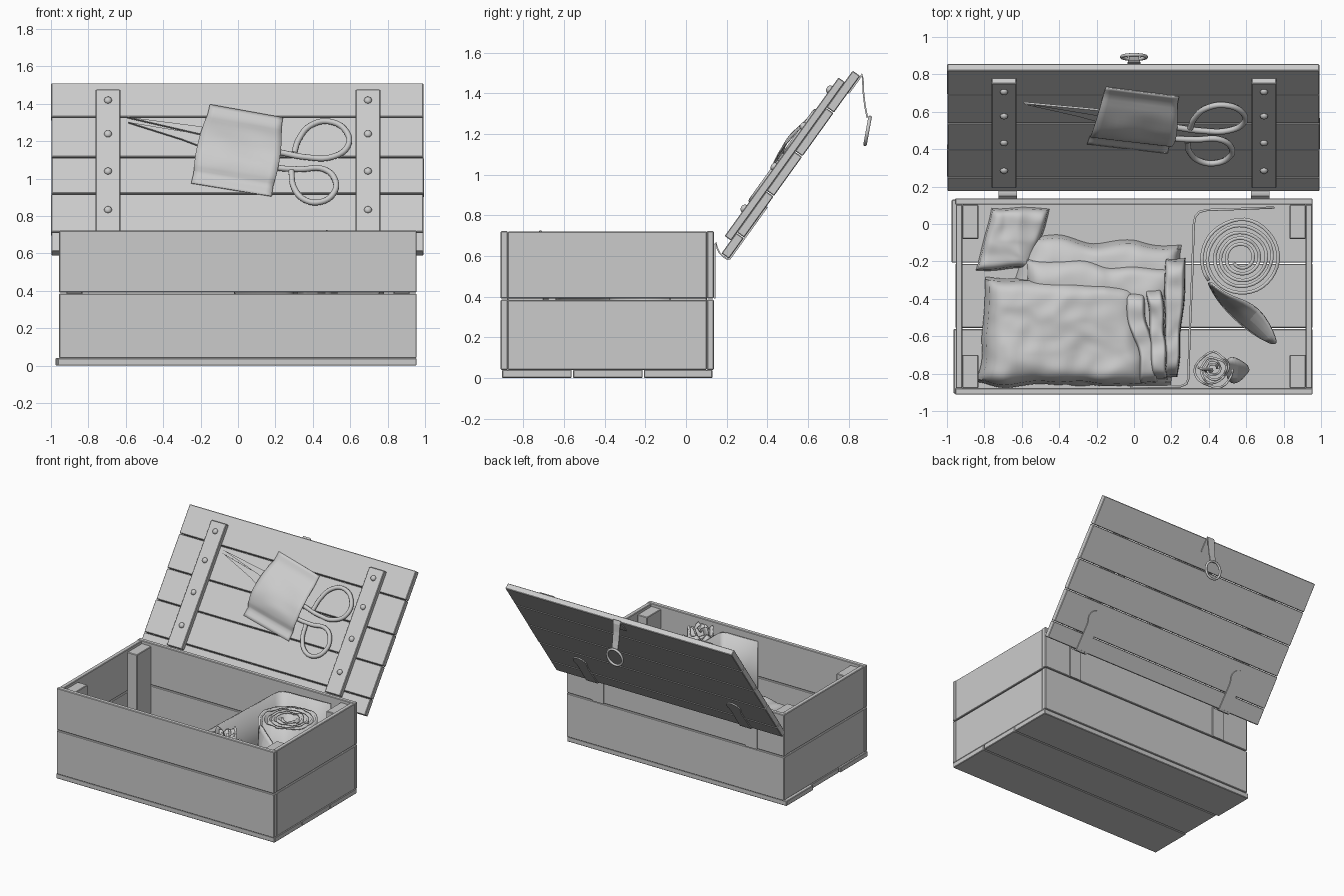
import bpy, bmesh, math, random
from mathutils import Matrix, Vector, noise

if "Cube" in bpy.data.objects:
    bpy.data.objects.remove(bpy.data.objects["Cube"])

random.seed(4)
ANG = math.radians(54.3)
LID = Matrix.Translation((0, 0.21, 0.585)) @ Matrix.Rotation(ANG, 4, 'X')
I = Matrix.Identity(4)


def finish(name, bm, smooth=False):
    bmesh.ops.recalc_face_normals(bm, faces=bm.faces)
    me = bpy.data.meshes.new(name)
    bm.to_mesh(me)
    bm.free()
    if smooth:
        me.polygons.foreach_set("use_smooth", [True] * len(me.polygons))
        me.set_sharp_from_angle(angle=math.radians(35))
    ob = bpy.data.objects.new(name, me)
    bpy.context.collection.objects.link(ob)
    return ob


def box(name, lo, hi, mat=I, bevel=0.004):
    lo, hi = Vector(lo), Vector(hi)
    bm = bmesh.new()
    bmesh.ops.create_cube(bm, size=1)
    for v in bm.verts:
        v.co = (lo + hi) / 2 + v.co * (hi - lo)
    if bevel:
        bmesh.ops.bevel(bm, geom=bm.edges[:], offset=bevel, segments=1, affect='EDGES')
    bm.transform(mat)
    return finish(name, bm)


def sheet(name, rows, thick, smooth=True, sub=0, mat=I):
    """Skin between equal-length rows of points, given a thickness."""
    bm = bmesh.new()
    vs = [[bm.verts.new(p) for p in r] for r in rows]
    for a, b in zip(vs, vs[1:]):
        for i in range(len(a) - 1):
            bm.faces.new((a[i], a[i + 1], b[i + 1], b[i]))
    bm.transform(mat)
    ob = finish(name, bm, smooth)
    if sub:
        ob.modifiers.new("sub", 'SUBSURF').levels = sub
        ob.modifiers["sub"].render_levels = sub
    m = ob.modifiers.new("thick", 'SOLIDIFY')
    m.thickness, m.offset = thick, 0
    return ob


def prism(name, pts, w0, w1, mat):
    """Flat outline extruded from w0 to w1."""
    bm = bmesh.new()
    f = bm.faces.new([bm.verts.new((x, y, w0)) for x, y in pts])
    r = bmesh.ops.extrude_face_region(bm, geom=[f])
    bmesh.ops.translate(bm, vec=(0, 0, w1 - w0), verts=[v for v in r['geom'] if isinstance(v, bmesh.types.BMVert)])
    bm.transform(mat)
    return finish(name, bm)


def wire(name, pts, radius, mat=I):
    cu = bpy.data.curves.new(name, 'CURVE')
    cu.dimensions, cu.bevel_depth, cu.bevel_resolution, cu.resolution_u = '3D', radius, 3, 6
    sp = cu.splines.new('BEZIER')
    sp.bezier_points.add(len(pts) - 1)
    for b, p in zip(sp.bezier_points, pts):
        b.co = mat @ Vector(p)
        b.handle_left_type = b.handle_right_type = 'AUTO'
    ob = bpy.data.objects.new(name, cu)
    bpy.context.collection.objects.link(ob)
    return sp


def cloth(name, corners, z0, z1, seed, amp=0.012, n=40):
    """Soft rounded pad filling a quad, with rumpled surface and outline."""
    c = [Vector(p) for p in corners]
    bm = bmesh.new()
    vs = []
    for j in range(n + 1):
        for i in range(n + 1):
            s, t = i / n, j / n
            p = c[0].lerp(c[1], s).lerp(c[3].lerp(c[2], s), t)
            k = Vector((p.x * 5, p.y * 5, seed))
            e = (1 - abs(2 * s - 1) ** 10) ** 0.5 * (1 - abs(2 * t - 1) ** 10) ** 0.5
            z = z0 + (z1 - z0) * e + amp * e * (noise.noise(k) + 0.7 * noise.noise(k * 2.3))
            p = p + Vector((noise.noise(k + Vector((9, 0, 0))), noise.noise(k + Vector((0, 9, 0))))) * 0.03
            vs.append(bm.verts.new((p.x, p.y, z)))
    w = n + 1
    for j in range(n):
        for i in range(n):
            a = j * w + i
            bm.faces.new((vs[a], vs[a + 1], vs[a + 1 + w], vs[a + w]))
    return finish(name, bm, True)


def spiral(name, cx, cy, r0, r1, turns, z0, z1, thick, rough=0.0, start=0.0):
    n = int(turns * 36)
    lo, hi = [], []
    for i in range(n + 1):
        a, t = start + i / 36 * math.tau, i / n
        r = (r0 + (r1 - r0) * t) * (1 + rough * 3 * noise.noise((math.cos(a), math.sin(a), t * 3)))
        x, y = cx + r * math.cos(a), cy + r * math.sin(a)
        lo.append((x, y, z0))
        hi.append((x, y, z1 + rough * noise.noise((x * 18, y * 18, t))))
    return sheet(name, [lo, hi], thick)


# Box bottom: three planks along x
for i, (y0, y1, x0) in enumerate([(-0.905, -0.562, -0.965), (-0.556, -0.213, -0.955), (-0.207, 0.13, -0.975)]):
    box(f"bottom_plank_{i}", (x0, y0, 0), (0.955, y1, 0.04))

# Box walls: two planks high on every side
for k, (z0, z1) in enumerate([(0.04, 0.385), (0.391, 0.722)]):
    box(f"front_plank_{k}", (-0.957, -0.912, z0), (0.955, -0.877, z1))
    box(f"back_plank_{k}", (-0.957, 0.103, z0), (0.955, 0.137, z1))
    for s in (-1, 1):
        xs = sorted((s * 0.918, s * 0.953))
        box(f"side_plank_{k}_{s}", (xs[0], -0.877, z0), (xs[1], 0.103, z1 - 0.002))

# Corner posts
for s in (-1, 1):
    xs = sorted((s * 0.832, s * 0.918))
    box(f"front_post_{s}", (xs[0], -0.877, 0.04), (xs[1], -0.70, 0.70))
    box(f"back_post_{s}", (xs[0], -0.08, 0.04), (xs[1], 0.103, 0.70))

# Lid planks
seams = [0, 0.128, 0.38, 0.62, 0.885, 1.11]
for i, (a, b) in enumerate(zip(seams, seams[1:])):
    j = random.uniform(-0.005, 0.005)
    box(f"lid_plank_{i}", (-0.995 + j, a + 0.002, 0), (0.995 + j, b - 0.002, 0.045), LID)

# Lid battens, screws and hinges on both sides
for s in (-1, 1):
    x = s * 0.695
    box(f"batten_{s}", (x - 0.066, 0.08, 0.043), (x + 0.066, 1.04, 0.082), LID)
    for v in (0.246, 0.5, 0.745, 0.967):
        bm = bmesh.new()
        bmesh.ops.create_uvsphere(bm, u_segments=12, v_segments=8, radius=0.021)
        bm.transform(LID @ Matrix.Translation((x, v, 0.083)) @ Matrix.Diagonal((1, 1, 0.8, 1)))
        finish("screw", bm, True)
    h = s * 0.675
    leaf = [(h - 0.05, 0), (h + 0.05, 0), (h + 0.045, 0.2)]
    leaf += [(h + 0.058 * math.cos(a), 0.26 + 0.058 * math.sin(a)) for a in [math.pi * (i - 2) / 12 for i in range(17)]]
    leaf += [(h - 0.045, 0.2)]
    prism(f"hinge_lid_leaf_{s}", leaf, -0.008, 0.002, LID)
    path = [(0.141, 0.39), (0.141, 0.655), (0.148, 0.665), (0.153, 0.64), (0.165, 0.615), (0.185, 0.595), (0.205, 0.583), (0.22, 0.59)]
    sheet(f"hinge_strap_{s}", [[(h + d, y, z) for y, z in path] for d in (-0.05, 0.05)], 0.008, False)

# Hasp strap over the lid edge with its ring
hasp = [(0.80, 1.40), (0.862, 1.485), (0.866, 1.495), (0.87, 1.47), (0.872, 1.41), (0.88, 1.34), (0.892, 1.28)]
sheet("hasp_strap", [[(d * (1 - 0.05 * i), y, z) for i, (y, z) in enumerate(hasp)] for d in (-0.036, 0.036)], 0.008, False)
ring = [(0.066 * math.cos(a), 0.893 + 0.012 * math.sin(a), 1.215 + 0.066 * math.sin(a)) for a in [math.tau * i / 12 for i in range(12)]]
wire("hasp_ring", ring, 0.009).use_cyclic_u = True


def on_lid(x, z, w=0.075):
    return (x, (z - 0.629) / 0.812, w)


# Scissors: two blades, two looped handles, pivot
for name, pts, w in [("blade_upper", [(-0.59, 1.325), (-0.2, 1.275), (0.05, 1.20), (0.03, 1.16), (-0.2, 1.235)], 0.07),
                     ("blade_lower", [(-0.585, 1.305), (-0.3, 1.215), (-0.05, 1.12), (0.05, 1.10), (0.02, 1.16), (-0.2, 1.24)], 0.058)]:
    prism("scissor_" + name, [on_lid(*p)[:2] for p in pts], w, w + 0.012, LID)
wire("scissor_handle_upper", [on_lid(*p) for p in [(0.0, 1.17), (0.2, 1.145), (0.36, 1.115), (0.5, 1.115), (0.585, 1.17), (0.58, 1.25), (0.49, 1.305), (0.39, 1.285), (0.325, 1.21), (0.30, 1.135)]], 0.016, LID)
wire("scissor_handle_lower", [on_lid(*p) for p in [(0.0, 1.12), (0.2, 1.06), (0.33, 1.05), (0.46, 1.05), (0.52, 0.99), (0.51, 0.92), (0.44, 0.875), (0.36, 0.885), (0.30, 0.95), (0.285, 1.04)]], 0.016, LID)

# Cloth band holding the scissors
rows = []
for j in range(25):
    t = j / 24
    bulge = math.sin(math.pi * min(max((t - 0.15) / 0.7, 0), 1)) ** 0.7
    row = []
    for i in range(13):
        s = i / 12
        x = -0.15 - 0.10 * t + (0.39 + 0.04 * t) * s + 0.03 * bulge * (s - 0.5)
        z = 1.41 - 0.42 * t - 0.07 * s
        row.append(on_lid(x, z - 0.03 * bulge, 0.05 + 0.055 * bulge + 0.008 * bulge * noise.noise((x * 6, z * 14, 2))))
    rows.append(row)
sheet("scissor_band", rows, 0.006, mat=LID)

# Curved divider sheet
path = [(0.75, 0.088), (0.55, 0.08), (0.39, 0.075), (0.35, 0.065), (0.328, 0.04), (0.32, 0.0), (0.31, -0.3), (0.297, -0.6),
        (0.29, -0.83), (0.28, -0.855), (0.25, -0.867), (-0.02, -0.871)]
sheet("divider", [[(x, y, z) for x, y in path] for z in (0.042, 0.67)], 0.012)

# Large bandage roll with loose tail
spiral("bandage_roll", 0.575, -0.18, 0.05, 0.215, 5, 0.042, 0.61, 0.018, 0.015, math.radians(215))
sheet("bandage_tail", [[(0.40, -0.30, 0.60), (0.50, -0.39, 0.57), (0.68, -0.43, 0.46), (0.775, -0.64, 0.40)],
                       [(0.40, -0.32, 0.40), (0.47, -0.42, 0.42), (0.62, -0.50, 0.42), (0.75, -0.64, 0.39)],
                       [(0.40, -0.32, 0.05), (0.45, -0.42, 0.2), (0.60, -0.57, 0.30), (0.73, -0.64, 0.36)]], 0.01, sub=2)

# Small crumpled roll
spiral("small_roll", 0.425, -0.775, 0.02, 0.10, 4, 0.042, 0.67, 0.012, 0.08)
sheet("small_roll_tail", [[(0.49, -0.70, 0.66), (0.56, -0.72, 0.62), (0.63, -0.77, 0.55)],
                          [(0.49, -0.84, 0.5), (0.55, -0.86, 0.52), (0.60, -0.80, 0.5)]], 0.01, sub=2)
sheet("small_roll_tip", [[(0.33, -0.76, 0.64), (0.35, -0.77, 0.715), (0.37, -0.78, 0.725)],
                         [(0.40, -0.80, 0.60), (0.42, -0.79, 0.66), (0.43, -0.77, 0.68)]], 0.01, sub=2)

# Folded cloth bundle, layer by layer
cloth("cloth_base", [(-0.80, -0.85), (0.20, -0.86), (0.26, -0.11), (-0.56, -0.07)], 0.042, 0.19, 1)
cloth("cloth_middle", [(-0.60, -0.80), (0.16, -0.82), (0.24, -0.24), (-0.58, -0.17)], 0.10, 0.24, 2)
cloth("cloth_top", [(-0.83, -0.85), (0.10, -0.865), (0.02, -0.32), (-0.79, -0.28)], 0.06, 0.29, 3, 0.016)
for i, (a, b, z) in enumerate([((0.03, -0.85), (-0.05, -0.36), 0.30), ((0.09, -0.84), (0.06, -0.33), 0.315), ((0.155, -0.82), (0.17, -0.18), 0.30)]):
    cloth(f"cloth_fold_{i}", [a, (a[0] + 0.085, a[1]), (b[0] + 0.10, b[1]), b], 0.06, z, 5 + i, 0.02)

# Small rag in the back corner
cloth("rag", [(-0.84, -0.25), (-0.54, -0.23), (-0.46, 0.075), (-0.76, 0.08)], 0.042, 0.15, 12, 0.03)
